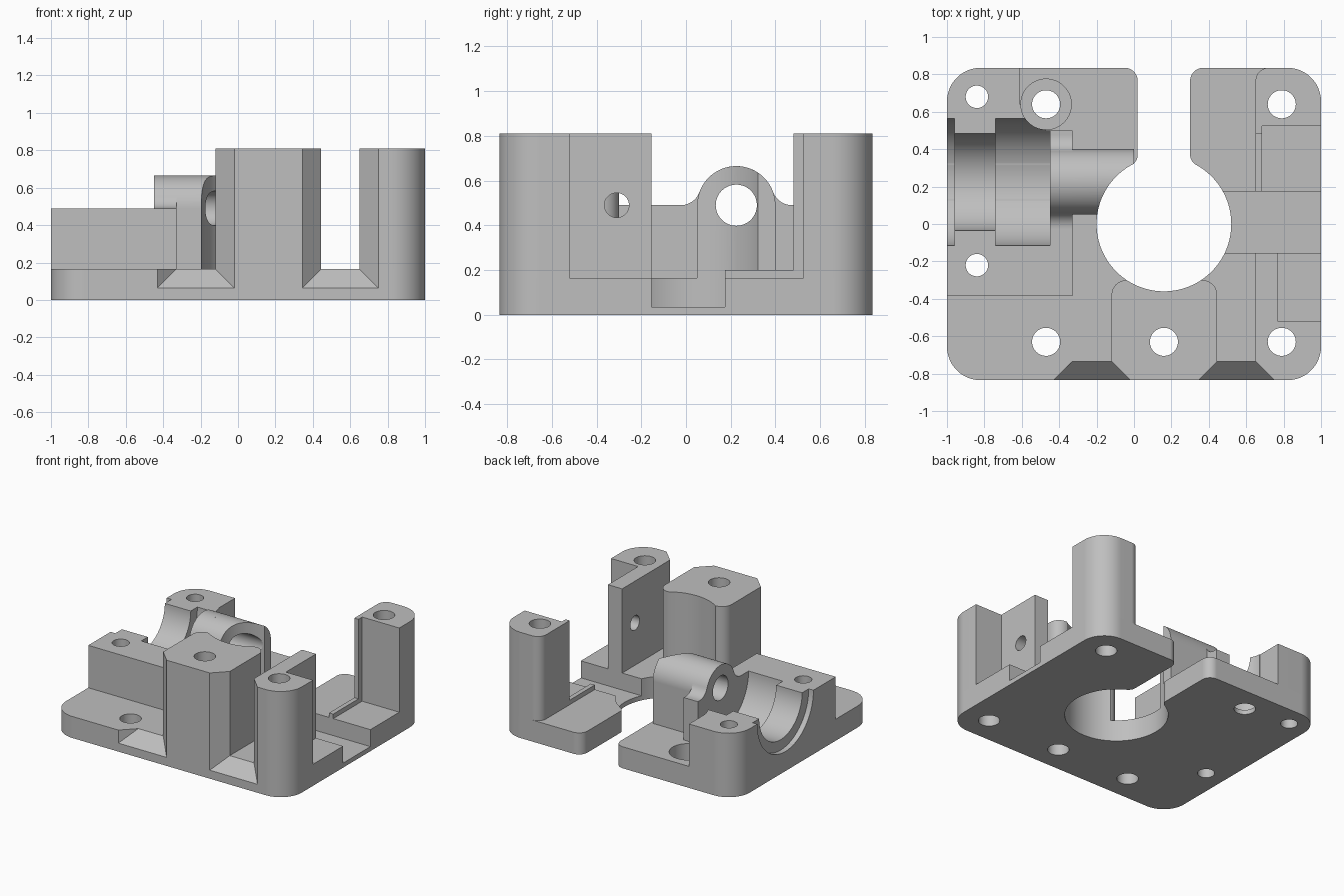
import bpy, bmesh
from math import sin, cos, pi, tan, asin, sqrt
from mathutils import Vector

cube = bpy.data.objects.get("Cube")
if cube:
    bpy.data.objects.remove(cube)

grey = bpy.data.materials.new("plain grey")
grey.use_nodes = True
grey.diffuse_color = (0.52, 0.52, 0.52, 1)
grey.node_tree.nodes["Principled BSDF"].inputs["Base Color"].default_value = grey.diffuse_color

EDGE, FLOOR, STEP, TALL, MID = 0.835, 0.165, 0.035, 0.81, 0.49
AXIS_Y = 0.225                     # bearing axis runs along x at (AXIS_Y, MID)


def arc(cx, cy, r, start, end, n=12):
    return [(cx + r * cos(start + (end - start) * i / n),
             cy + r * sin(start + (end - start) * i / n)) for i in range(n + 1)]


def rounded(points, n=12):
    """Polygon from (x, y) or (x, y, corner radius) entries."""
    out = []
    for i, p in enumerate(points):
        v = Vector(p[:2])
        if len(p) < 3:
            out.append(tuple(v))
            continue
        a = (Vector(points[i - 1][:2]) - v).normalized()
        b = (Vector(points[(i + 1) % len(points)][:2]) - v).normalized()
        half = a.angle(b) / 2
        centre = v + (a + b).normalized() * p[2] / sin(half)
        s = v + a * p[2] / tan(half) - centre
        e = v + b * p[2] / tan(half) - centre
        total = pi - 2 * half
        for k in range(n + 1):
            t = k / n
            q = (s * sin((1 - t) * total) + e * sin(t * total)) / sin(total)
            out.append(tuple(centre + q))
    return out


def solid(name, bottom, top):
    """Closed solid between two matching loops."""
    bm = bmesh.new()
    lo = [bm.verts.new(p) for p in bottom]
    hi = [bm.verts.new(p) for p in top]
    bm.faces.new(lo)
    bm.faces.new(hi)
    for i in range(len(lo)):
        bm.faces.new((lo[i - 1], lo[i], hi[i], hi[i - 1]))
    bmesh.ops.recalc_face_normals(bm, faces=bm.faces)
    mesh = bpy.data.meshes.new(name)
    bm.to_mesh(mesh)
    bm.free()
    mesh.materials.append(grey)
    ob = bpy.data.objects.new(name, mesh)
    bpy.context.collection.objects.link(ob)
    return ob


def prism(name, pts, lo, hi, along_x=False):
    if along_x:
        return solid(name, [(lo, *p) for p in pts], [(hi, *p) for p in pts])
    return solid(name, [(*p, lo) for p in pts], [(*p, hi) for p in pts])


def rod(name, cx, cy, r, lo, hi, along_x=False, n=64):
    return prism(name, arc(cx, cy, r, 0, 2 * pi, n)[:-1], lo, hi, along_x)


def box(name, x0, x1, y0, y1, z0, z1):
    return prism(name, [(x0, y0), (x1, y0), (x1, y1), (x0, y1)], z0, z1)


# Base plate with a slot flaring into the central opening
base = prism("base_plate", rounded([
    (-1, -EDGE, .18), (1, -EDGE, .18), (1, EDGE, .18), (.3, EDGE, .07),
    (.3, .34, .06), (.38, .28), (.16, 0), (-.06, .28),
    (.02, .34, .06), (.02, EDGE, .07), (-1, EDGE, .18)]), 0, FLOOR)

# Bearing block with its back corner post
block = prism("bearing_block", rounded([
    (-1, -.385), (-.33, -.385), (-.33, .5), (-.47, .5), (-.47, .64),
    (-.61, .64), (-.61, EDGE), (-1, EDGE, .18)]), FLOOR, MID)

# Shaft hub, and the filleted shoulder that joins it to the block
R, F = .175, .09
hub = prism("shaft_hub", arc(AXIS_Y, MID, R, 0, pi, 32)
            + [(AXIS_Y - R, FLOOR), (AXIS_Y + R, FLOOR)], -.45, 0, True)
tilt = asin(F / (R + F))
side = sqrt((R + F) ** 2 - F ** 2)
fillet = arc(side, F, F, 1.5 * pi, pi + tilt)
crown = arc(0, 0, R, tilt, pi - tilt, 28)[1:-1]
curve = fillet + crown + [(-y, z) for y, z in reversed(fillet)] + [(-side, -.1), (side, -.1)]
shoulder = prism("hub_shoulder", [(AXIS_Y + y, MID + z) for y, z in curve], -.45, -.33, True)

# Tall columns
centre_column = prism("centre_column", rounded([
    (-.12, -EDGE), (.445, -EDGE), (.445, -.3, .08), (-.12, -.3, .08)]), FLOOR, TALL)
front_column = prism("front_column", rounded([
    (.65, -EDGE), (1, -EDGE, .18), (1, -.52), (.77, -.52), (.77, -.155), (.65, -.155)]),
    FLOOR, TALL)
back_column = prism("back_column", rounded([
    (.65, .48), (.685, .48), (.685, .525), (1, .525), (1, EDGE, .18), (.65, EDGE, .07)]),
    FLOOR, TALL)
rail = box("floor_rail", .65, .685, .175, .48, FLOOR, .2)
parts = [base, block, hub, shoulder, centre_column, front_column, back_column, rail]

# Cutters, each with the parts it goes through
cuts = [
    (rod("opening", .16, 0, .36, -1, 2, n=128), (base, hub, centre_column)),
    (box("channel", .45, 1.1, -.155, .175, STEP, .4), (base,)),
    (rod("relief", -.47, .64, .135, STEP, 1), (base, block)),
    (rod("lip", AXIS_Y, MID, .34, -1.1, -.96, True, 96), (base, block)),
    (rod("collar", AXIS_Y, MID, .26, -1.05, -.6, True, 96), (block,)),
    (rod("chamber", AXIS_Y, MID, .34, -.74, -.45, True, 96), (base, block)),
    (rod("shaft_bore", AXIS_Y, MID, .092, -.6, .2, True), (block, hub, shoulder)),
    (rod("side_bore", -.31, MID, .055, .5, .9, True), (front_column,)),
]
for x, y, r, hit in [(-.47, -.63, .075, (base,)), (-.47, .64, .075, (base,)),
                     (.16, -.63, .075, (base, centre_column)),
                     (.79, -.63, .075, (base, front_column)),
                     (.79, .64, .075, (base, back_column)),
                     (-.84, .68, .06, (base, block)), (-.84, -.22, .06, (base, block))]:
    cuts.append((rod("screw_bore", x, y, r, -1, 2, n=48), hit))

# Front pockets: splayed walls over a sloping floor
for x0, x1, hit in [(-.33, -.12, (base, centre_column)),
                    (.445, .65, (base, centre_column, front_column))]:
    y0, y1, d = -EDGE - .02, -EDGE + .1, .12
    plan = [(x0 - d, y0), (x1 + d, y0), (x1, y1), (x0, y1)]
    low = [(x, y, FLOOR + y - y1) for x, y in plan]
    cuts.append((solid("pocket", low, [(x, y, 1) for x, y in plan]), hit))


def activate(ob):
    bpy.ops.object.select_all(action='DESELECT')
    ob.select_set(True)
    bpy.context.view_layer.objects.active = ob


for cutter, targets in cuts:
    cutter.hide_render = True
    for ob in targets:
        mod = ob.modifiers.new("cut", 'BOOLEAN')
        mod.operation, mod.solver, mod.object = 'DIFFERENCE', 'EXACT', cutter
        activate(ob)
        bpy.ops.object.modifier_apply(modifier=mod.name)
for cutter, _ in cuts:
    bpy.data.objects.remove(cutter)

# Smooth the round walls, keep the edges sharp
for ob in parts:
    activate(ob)
    bpy.ops.object.shade_smooth_by_angle(angle=.4)
    ob.modifiers.new("even_normals", 'WEIGHTED_NORMAL').keep_sharp = True
